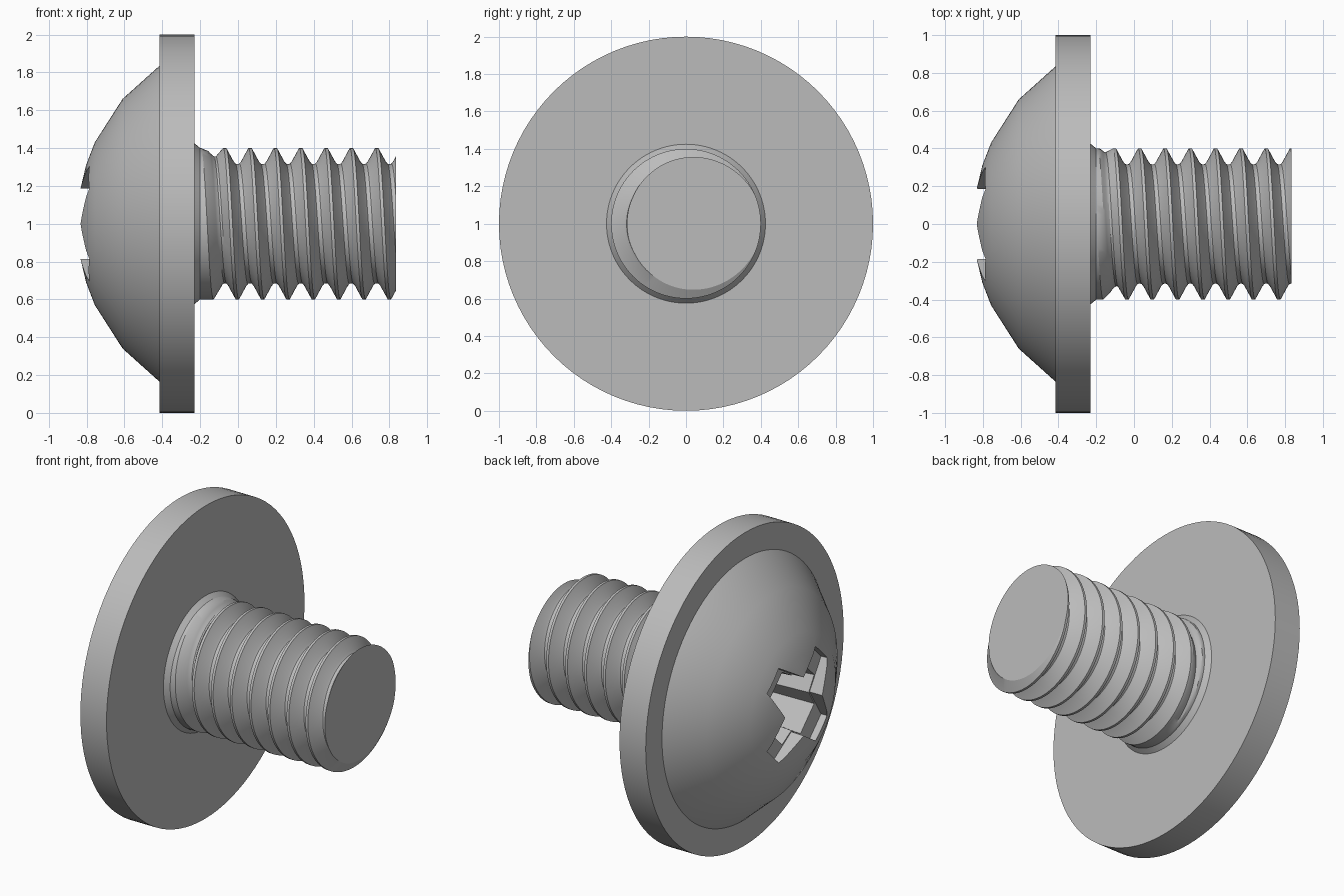
import bpy, bmesh, math
from mathutils import Vector

if "Cube" in bpy.data.objects:
    bpy.data.objects.remove(bpy.data.objects["Cube"], do_unlink=True)

AXIS_Z = 1.0
SEGMENTS = 96

steel = bpy.data.materials.new("grey_steel")
steel.use_nodes = True
STEEL_RGBA = (0.5, 0.5, 0.5, 1)
steel.diffuse_color = STEEL_RGBA
steel.node_tree.nodes["Principled BSDF"].inputs["Base Color"].default_value = STEEL_RGBA


def make_object(name, bm):
    bmesh.ops.remove_doubles(bm, verts=bm.verts, dist=0.0002)
    bmesh.ops.dissolve_degenerate(bm, edges=bm.edges, dist=0.0002)
    bmesh.ops.recalc_face_normals(bm, faces=bm.faces)
    mesh = bpy.data.meshes.new(name)
    bm.to_mesh(mesh)
    bm.free()
    mesh.materials.append(steel)
    obj = bpy.data.objects.new(name, mesh)
    bpy.context.collection.objects.link(obj)
    return obj


def on_axis(x, radius, angle):
    return Vector((x, radius * math.cos(angle), AXIS_Z + radius * math.sin(angle)))


def shade(obj, degrees):
    bpy.ops.object.select_all(action='DESELECT')
    obj.select_set(True)
    bpy.context.view_layer.objects.active = obj
    bpy.ops.object.shade_smooth_by_angle(angle=math.radians(degrees))


# Head: domed cap, washer flange and chamfered collar turned about the x axis
def build_head():
    profile = [(-0.85, 0), (-0.834, 0.18), (-0.803, 0.31), (-0.757, 0.43),
               (-0.61, 0.66), (-0.415, 0.835), (-0.415, 1), (-0.23, 1),
               (-0.23, 0.425), (-0.2, 0.4), (-0.2, 0)]
    bm = bmesh.new()
    verts = [bm.verts.new(on_axis(x, r, 0)) for x, r in profile]
    edges = [bm.edges.new(pair) for pair in zip(verts, verts[1:])]
    bmesh.ops.spin(bm, geom=verts + edges, cent=(0, 0, AXIS_Z), axis=(1, 0, 0),
                   angle=math.tau, steps=SEGMENTS)
    return make_object("screw_head", bm)


# Recess cutter: a four-armed outline lofted between two depths
def build_cutter(name, arm, x_start, x_end, taper):
    quarter = [Vector((0.19, 0)), Vector(arm), Vector((arm[1], arm[0]))]
    outline = []
    for turn in range(4):
        for p in quarter:
            angle = math.atan2(p.y, p.x) + turn * math.pi / 2
            outline.append((p.length, angle))
    bm = bmesh.new()
    front = [bm.verts.new(on_axis(x_start, r, a)) for r, a in outline]
    back = [bm.verts.new(on_axis(x_end, r * taper, a)) for r, a in outline]
    count = len(outline)
    for i in range(count):
        j = (i + 1) % count
        bm.faces.new((front[i], front[j], back[j], back[i]))
    bm.faces.new(front)
    bm.faces.new(back)
    cutter = make_object(name, bm)
    cutter.hide_render = True
    cutter.display_type = 'WIRE'
    return cutter


def cut(obj, cutter):
    mod = obj.modifiers.new(cutter.name, 'BOOLEAN')
    mod.operation = 'DIFFERENCE'
    mod.solver = 'EXACT'
    mod.object = cutter
    bpy.ops.object.select_all(action='DESELECT')
    bpy.context.view_layer.objects.active = obj
    bpy.ops.object.modifier_apply(modifier=mod.name)
    bpy.data.objects.remove(cutter, do_unlink=True)


# Thread: helical crest and groove grid, clamped flat at both ends
PITCH = 0.134
START, END = -0.2, 0.835
CREST, ROOT = 0.4, 0.315
GROOVE = [(0, 0), (0.06, 0), (0.34, 0.82), (0.42, 0.97), (0.5, 1),
          (0.58, 0.97), (0.66, 0.82), (0.94, 0), (1, 0)]


def thread_radius(x, angle):
    phase = ((x - 0.7) / PITCH - angle / math.tau) % 1
    for (p0, d0), (p1, d1) in zip(GROOVE, GROOVE[1:]):
        if p0 <= phase <= p1:
            depth = d0 + (d1 - d0) * (phase - p0) / (p1 - p0)
            break
    runout = min(1, max(0, (x + 0.18) / 0.1))
    return CREST - (CREST - ROOT) * depth * runout


def build_thread():
    bm = bmesh.new()
    phases = [p for p, d in GROOVE[1:-1]]
    rows = [turn + p for turn in range(-9, 4) for p in phases]
    grid = []
    for s in range(SEGMENTS + 1):
        angle = math.tau * s / SEGMENTS
        column = []
        for row in rows:
            x = 0.7 + PITCH * (row + angle / math.tau)
            x = min(END, max(START, x))
            column.append(bm.verts.new(on_axis(x, thread_radius(x, angle), angle)))
        grid.append(column)
    for a, b in zip(grid, grid[1:]):
        for k in range(len(rows) - 1):
            bm.faces.new((a[k], b[k], b[k + 1], a[k + 1]))
    bmesh.ops.remove_doubles(bm, verts=bm.verts, dist=0.0002)
    bmesh.ops.holes_fill(bm, edges=[e for e in bm.edges if e.is_boundary], sides=0)
    return make_object("threaded_shank", bm)


head = build_head()
cut(head, build_cutter("recess_arms", (0.31, 0.19), -0.95, -0.745, 0.97))
cut(head, build_cutter("recess_core", (0.25, 0.1), -0.95, -0.4, 0.8))
shade(head, 28)
shade(build_thread(), 28)
